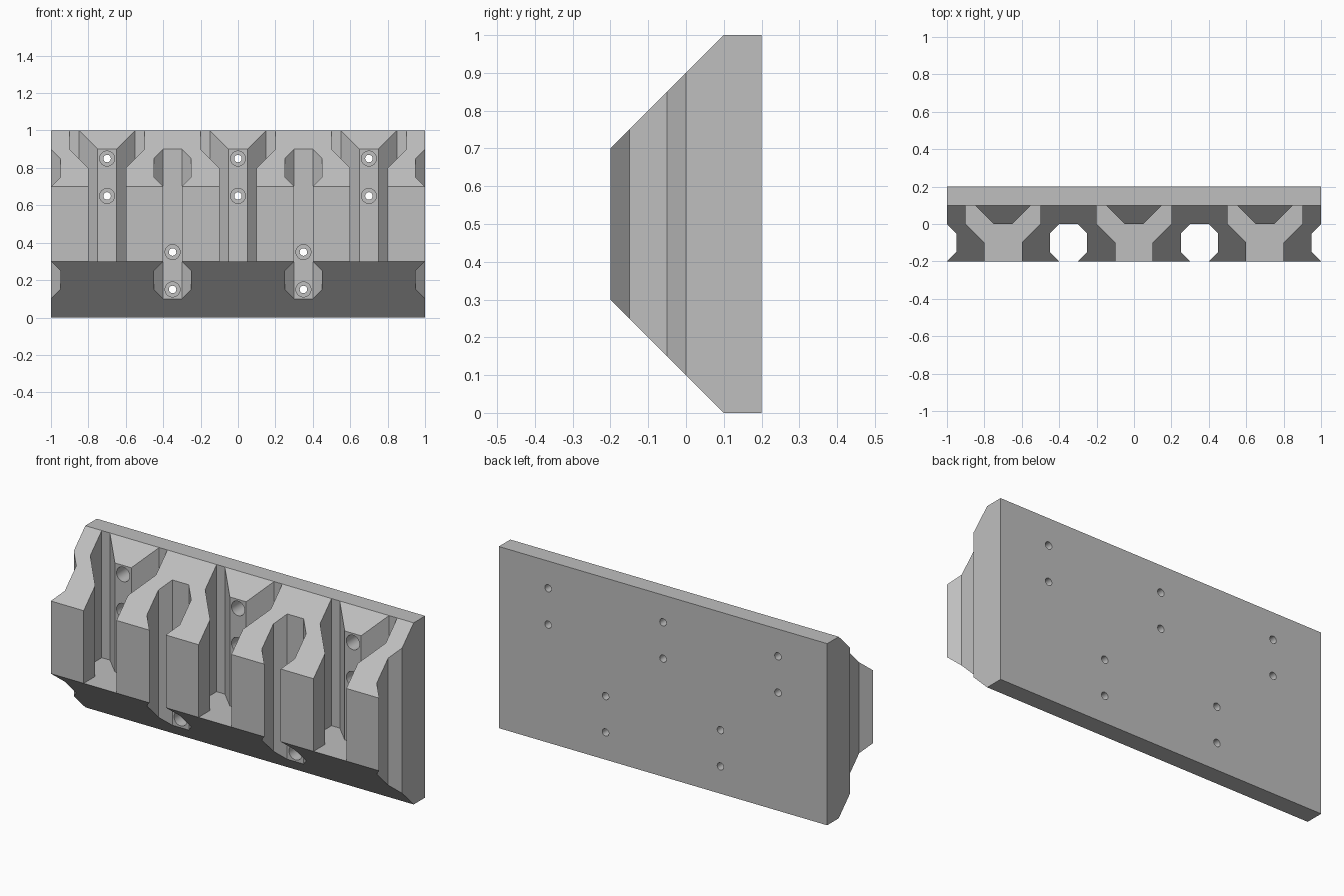
import bpy, bmesh, math
from mathutils import Vector

if "Cube" in bpy.data.objects:
    bpy.data.objects.remove(bpy.data.objects["Cube"])

grey = bpy.data.materials.new("plain_grey")
grey.use_nodes = True
color = (0.52, 0.52, 0.52, 1)
grey.diffuse_color = color
grey.node_tree.nodes["Principled BSDF"].inputs["Base Color"].default_value = color


def prism(bm, points, offset):
    """Extrude a closed outline along an offset."""
    face = bm.faces.new([bm.verts.new(p) for p in points])
    ext = bmesh.ops.extrude_face_region(bm, geom=[face])["geom"]
    bmesh.ops.translate(bm, vec=Vector(offset),
                        verts=[v for v in ext if isinstance(v, bmesh.types.BMVert)])


def make_object(name, bm):
    bmesh.ops.recalc_face_normals(bm, faces=bm.faces[:])
    mesh = bpy.data.meshes.new(name)
    bm.to_mesh(mesh)
    bm.free()
    mesh.materials.append(grey)
    obj = bpy.data.objects.new(name, mesh)
    bpy.context.collection.objects.link(obj)
    return obj


def cut(target, cutter):
    mod = target.modifiers.new(cutter.name, 'BOOLEAN')
    mod.operation = 'DIFFERENCE'
    mod.solver = 'EXACT'
    mod.object = cutter
    bpy.context.view_layer.objects.active = target
    bpy.ops.object.modifier_apply(modifier=mod.name)
    bpy.data.objects.remove(cutter)


def mirrored(half, x):
    """Right half of a plan outline, front to back, mirrored about x."""
    return [(x + a, y) for a, y in half] + [(x - a, y) for a, y in reversed(half)]


# Bevelled plate
bm = bmesh.new()
side = [(0.2, 0), (0.2, 1), (0.1, 1), (-0.2, 0.7), (-0.2, 0.3), (0.1, 0)]
prism(bm, [(-1, y, z) for y, z in side], (2, 0, 0))
plate = make_object("bevelled_rail_plate", bm)

# Octagonal channels run the full height, including half channels at the ends
channel = [(0.05, -0.3), (0.05, -0.2), (0.1, -0.15), (0.1, -0.05), (0.05, 0)]
# Wide slots stand on a floor and leave a tapered rail at the back
slot = [(0.1, -0.3), (0.1, -0.1), (0.2, 0), (0.2, 0.1), (0.15, 0.1), (0.05, 0)]
bm = bmesh.new()
for x in (-1.05, -0.35, 0.35, 1.05):
    prism(bm, [(a, y, -0.1) for a, y in mirrored(channel, x)], (0, 0, 1.2))
for x in (-0.7, 0, 0.7):
    prism(bm, [(a, y, 0.3) for a, y in mirrored(slot, x)], (0, 0, 0.8))
cut(plate, make_object("slot_cutter", bm))

# Counterbored screw holes
bm = bmesh.new()
sides = 32
spots = [(x, z) for x in (-0.7, 0, 0.7) for z in (0.85, 0.65)]
spots += [(x, z) for x in (-0.35, 0.35) for z in (0.35, 0.15)]
for x, z in spots:
    rings = []
    for r, y in ((0.04, -0.03), (0.04, 0.1), (0.02, 0.1), (0.02, 0.25)):
        angles = [math.tau * i / sides for i in range(sides)]
        rings.append([bm.verts.new((x + r * math.cos(t), y, z + r * math.sin(t))) for t in angles])
    for a, b in zip(rings, rings[1:]):
        for i in range(sides):
            j = (i + 1) % sides
            bm.faces.new((a[i], a[j], b[j], b[i]))
    bm.faces.new(rings[0])
    bm.faces.new(rings[-1])
cut(plate, make_object("hole_cutter", bm))

# Smooth hole walls, sharp flat facets
bpy.ops.object.select_all(action='DESELECT')
plate.select_set(True)
bpy.context.view_layer.objects.active = plate
bpy.ops.object.shade_smooth_by_angle(angle=math.radians(30))
